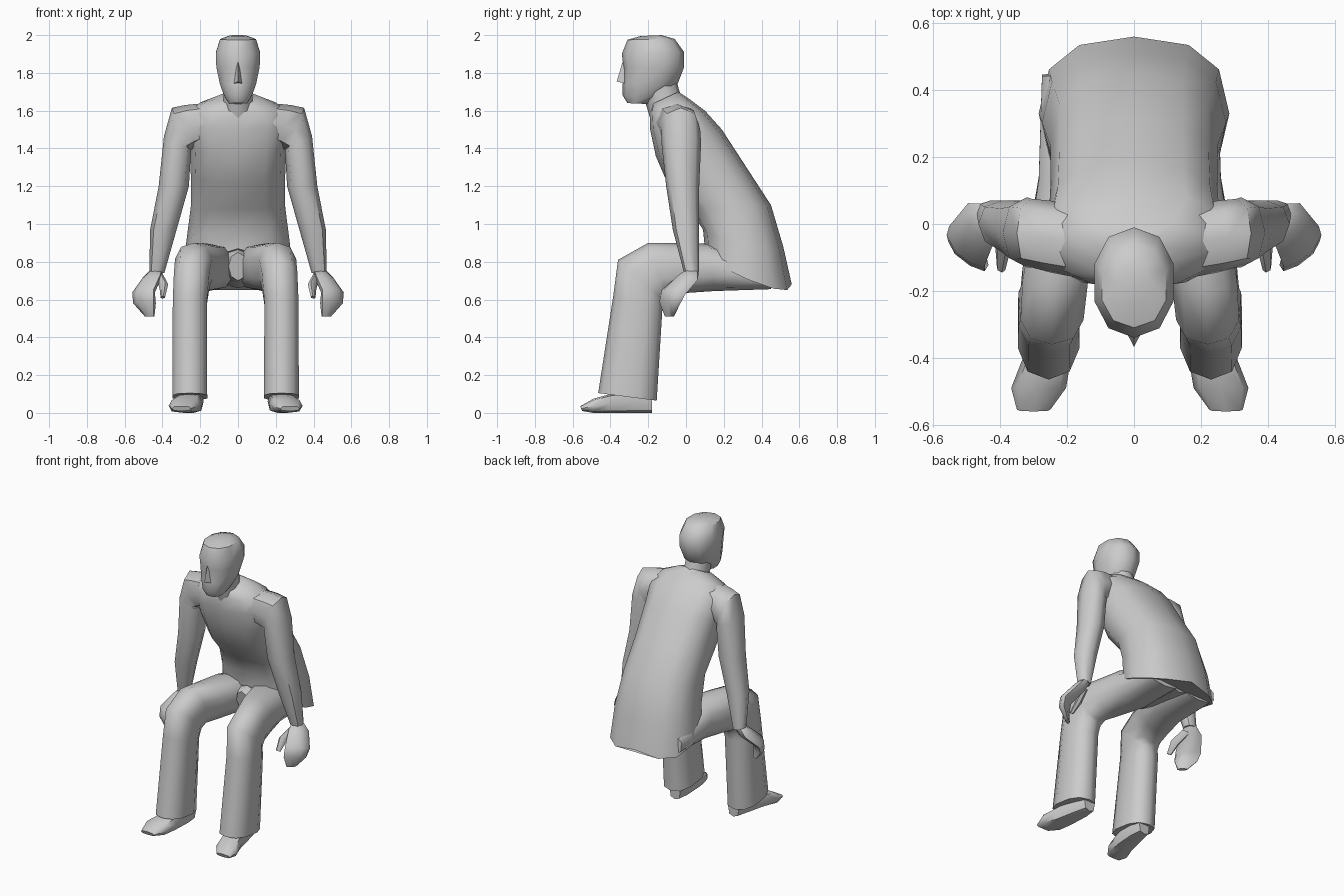
import bpy, bmesh, math
from mathutils import Vector

grey = bpy.data.materials.new("light_grey")
grey.diffuse_color = (0.6, 0.6, 0.6, 1)


def finish(name, bm, angle=50):
    bmesh.ops.recalc_face_normals(bm, faces=bm.faces)
    mesh = bpy.data.meshes.new(name)
    bm.to_mesh(mesh)
    bm.free()
    mesh.materials.append(grey)
    ob = bpy.data.objects.new(name, mesh)
    bpy.context.collection.objects.link(ob)
    bpy.ops.object.select_all(action='DESELECT')
    ob.select_set(True)
    bpy.context.view_layer.objects.active = ob
    bpy.ops.object.shade_smooth_by_angle(angle=math.radians(angle))


def loft(name, rings, n=10, power=1.0, side=1, shift=0.0, angle=50):
    """Skin rings given as (front point, back point, half width, side sag)."""
    bm = bmesh.new()
    loops = []
    for a, b, w, *sag in rings:
        a, b = Vector(a), Vector(b)
        w = Vector(w) if isinstance(w, tuple) else Vector((w, 0, 0))
        loop = []
        for i in range(n):
            t = 2 * math.pi * i / n
            c, s = math.cos(t), math.sin(t)
            c = math.copysign(abs(c) ** power, c)
            s = math.copysign(abs(s) ** power, s)
            p = (a + b) / 2 + (a - b) / 2 * c + w * s
            if sag:
                p.z -= sag[0] * abs(s)
            loop.append(bm.verts.new((side * p.x + shift, p.y, p.z)))
        loops.append(loop)
    for p, q in zip(loops, loops[1:]):
        for i in range(n):
            j = (i + 1) % n
            bm.faces.new((p[i], p[j], q[j], q[i]))
    bm.faces.new(loops[0])
    bm.faces.new(loops[-1])
    finish(name, bm, angle)


def mid(y0, z0, y1, z1, w, *sag):
    """Ring on the centre plane."""
    return ((0, y0, z0), (0, y1, z1), w, *sag)


# Jacket, leaning forward, with a dipping hem
loft("jacket", [
    mid(.10, .87, .56, .68, .285, .07),
    mid(.09, .97, .515, .88, .275, .03),
    mid(.02, 1.08, .45, 1.10, .25),
    mid(-.10, 1.22, .32, 1.30, .25),
    mid(-.16, 1.36, .19, 1.50, .255),
    mid(-.19, 1.50, .10, 1.60, .27),
    mid(-.19, 1.59, .02, 1.66, .22),
    mid(-.18, 1.635, -.04, 1.70, .10),
], n=12, power=.8)

# Neck and head
loft("neck", [
    mid(-.19, 1.56, -.02, 1.66, .085),
    mid(-.22, 1.66, -.04, 1.72, .08),
    mid(-.25, 1.74, -.06, 1.80, .08),
])
loft("head", [
    mid(-.31, 1.64, -.20, 1.635, .05),
    mid(-.335, 1.68, -.13, 1.67, .075),
    mid(-.335, 1.74, -.045, 1.74, .10),
    mid(-.33, 1.83, -.01, 1.83, .12),
    mid(-.34, 1.90, -.01, 1.91, .123),
    mid(-.31, 1.975, -.06, 1.98, .10),
    mid(-.24, 1.995, -.13, 2.0, .045),
], n=10, power=.9)

# Nose
bm = bmesh.new()
v = [bm.verts.new(p) for p in ((0, -.335, 1.86), (-.03, -.31, 1.74),
                               (.03, -.31, 1.74), (0, -.367, 1.755))]
for f in ((0, 1, 3), (0, 3, 2), (1, 2, 3), (0, 2, 1)):
    bm.faces.new([v[i] for i in f])
finish("nose", bm)

for label, s in (("left", -1), ("right", 1)):
    # Sleeve from the shoulder down to the wrist
    loft(label + "_arm", [
        ((.12, -.17, 1.55), (.12, .04, 1.55), (0, 0, .095)),
        ((.25, -.145, 1.52), (.25, .07, 1.52), (.03, 0, .11)),
        ((.305, -.13, 1.50), (.305, .075, 1.50), (.045, 0, .115)),
        ((.32, -.13, 1.43), (.32, .08, 1.43), (.072, 0, .035)),
        ((.34, -.105, 1.20), (.34, .07, 1.20), .08),
        ((.395, -.07, .97), (.395, .07, .97), .07),
        ((.43, -.01, .74), (.43, .07, .74), .04),
    ], n=8, power=.9, side=s)
    # Hand curling forward and outward
    loft(label + "_hand", [
        ((.43, .0, .76), (.43, .07, .75), .035),
        ((.45, -.04, .73), (.46, .06, .70), (.05, .02, 0)),
        ((.49, -.115, .655), (.51, -.02, .62), (.06, .035, 0)),
        ((.49, -.125, .59), (.50, -.05, .57), (.06, .035, 0)),
        ((.465, -.105, .51), (.47, -.07, .51), (.025, .015, 0)),
    ], n=8, power=.85, side=s)
    loft(label + "_thumb", [
        ((.41, -.01, .74), (.42, .04, .70), .02),
        ((.385, -.09, .69), (.40, -.05, .65), .022),
        ((.395, -.145, .62), (.40, -.12, .605), .013),
    ], n=6, side=s)

    # Trouser leg: seat, thigh, bent knee and shin
    dx = .02 * (s - 1) / 2 - .005 * (s + 1) / 2
    x = .235
    loft(label + "_leg", [
        ((.13, .44, .80), (.13, .45, .655), .13),
        ((.135, .12, .895), (.135, .15, .645), .135),
        ((.18, -.08, .90), (.18, .0, .635), .118),
        ((x - .02, -.20, .90), (x - .02, -.10, .625), .102),
        ((x - .01, -.36, .81), (x - .01, -.12, .60), .098),
        ((x, -.385, .62), (x, -.125, .55), .094),
        ((x, -.465, .105), (x, -.155, .065), .096),
    ], n=10, power=.8, side=s, shift=dx)

    # Shoe, slightly turned out: rings run from heel to toe
    loft(label + "_shoe", [
        ((.215, -.18, .12), (.215, -.18, .0), .04),
        ((.22, -.26, .12), (.22, -.26, .0), .058),
        ((.24, -.40, .10), (.24, -.40, .0), .072),
        ((.265, -.49, .075), (.265, -.49, .0), .082),
        ((.28, -.56, .035), (.28, -.55, .01), .05),
    ], n=8, power=.65, side=s, shift=dx)

# Crotch joining the thighs
loft("crotch", [
    mid(.44, .82, .44, .66, .12),
    mid(.12, .87, .15, .69, .10),
    mid(.04, .85, .07, .70, .05),
], n=8)
